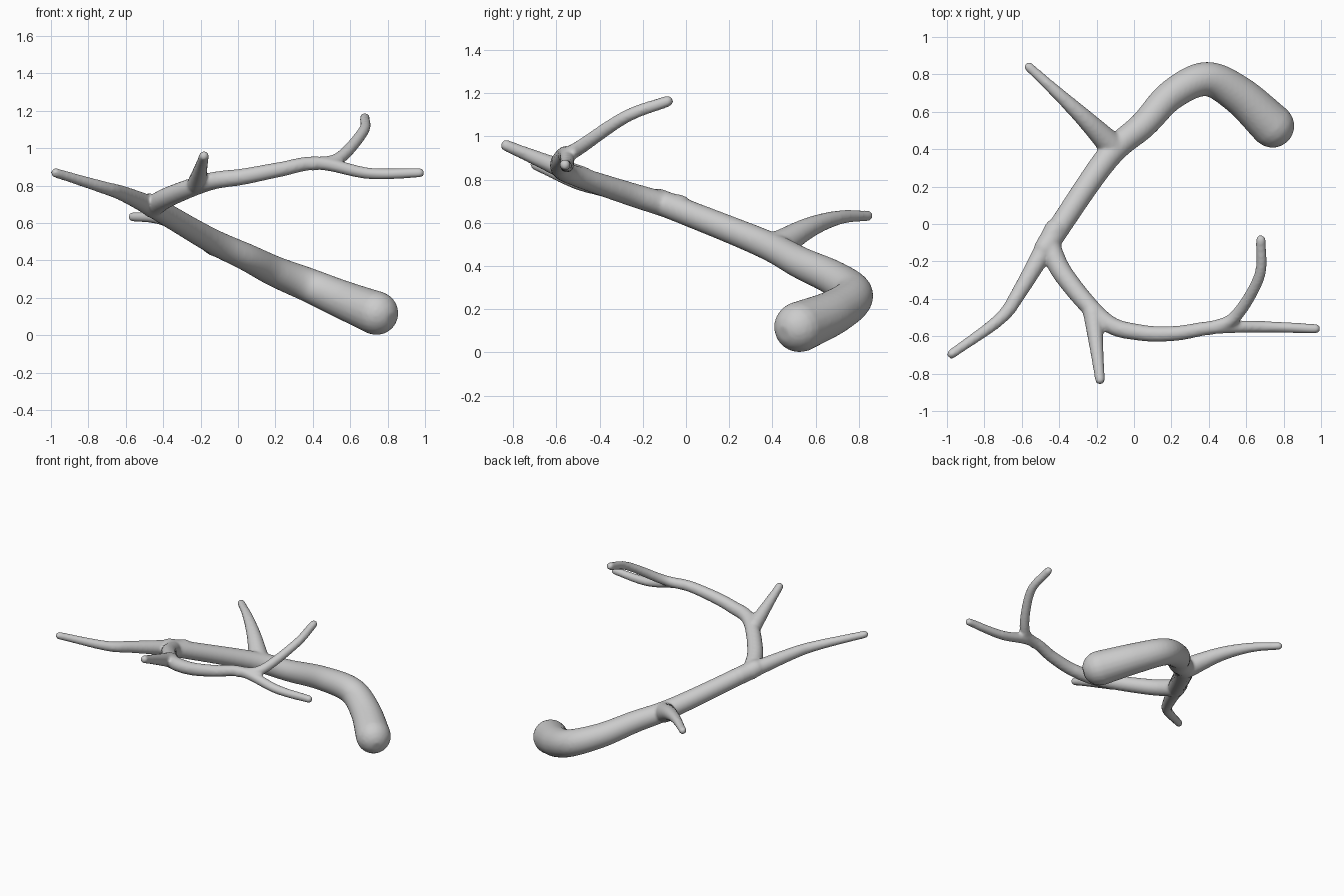
import bpy, bmesh, math
from mathutils import Vector

if "Cube" in bpy.data.objects:
    bpy.data.objects.remove(bpy.data.objects["Cube"])

SIDES, STEPS, CAP = 20, 8, 5


def spline(points):
    """Catmull-Rom samples through the points."""
    p = [Vector(q) for q in points]
    p = [2 * p[0] - p[1]] + p + [2 * p[-1] - p[-2]]
    out = []
    for a, b, c, d in zip(p, p[1:], p[2:], p[3:]):
        for i in range(STEPS):
            t = i / STEPS
            out.append(0.5 * (2 * b + (c - a) * t + (2 * a - 5 * b + 4 * c - d) * t * t
                              + (3 * b - a - 3 * c + d) * t ** 3))
    return out + [p[-2]]


def tube(bm, r0, r1, power, points):
    """Tube tapering from r0 to r1 along its length, with hemispherical ends."""
    pos = spline(points)
    n = len(pos)
    dist = [0.0]
    for a, b in zip(pos, pos[1:]):
        dist.append(dist[-1] + (b - a).length)
    rad = [r1 + (r0 - r1) * (1 - d / dist[-1]) ** power for d in dist]
    tan = [(pos[min(i + 1, n - 1)] - pos[max(i - 1, 0)]).normalized() for i in range(n)]
    rows = list(zip(pos, tan, rad))
    for i in range(1, CAP):
        a = math.pi / 2 * i / CAP
        rows.insert(0, (pos[0] - tan[0] * r0 * math.sin(a), tan[0], r0 * math.cos(a)))
        rows.append((pos[-1] + tan[-1] * r1 * math.sin(a), tan[-1], r1 * math.cos(a)))
    side, prev, rings = tan[0].orthogonal().normalized(), tan[0], []
    for c, t, r in rows:
        side = prev.rotation_difference(t) @ side
        side = (side - t * side.dot(t)).normalized()
        up, prev = t.cross(side), t
        turn = [2 * math.pi * k / SIDES for k in range(SIDES)]
        rings.append([bm.verts.new(c + r * (side * math.cos(a) + up * math.sin(a))) for a in turn])
    for a, b in zip(rings, rings[1:]):
        for k in range(SIDES):
            j = (k + 1) % SIDES
            bm.faces.new((a[k], a[j], b[j], b[k]))
    bm.faces.new(rings[0][::-1])
    bm.faces.new(rings[-1])


bm = bmesh.new()
# main stem with thick base
tube(bm, .118, .06, 2, [(.74, .525, .118), (.56, .69, .19), (.385, .775, .265), (.2, .69, .34),
                        (.05, .53, .415), (-.15, .345, .51), (-.475, -.13, .7)])
# left tip
tube(bm, .06, .026, 1.4, [(-.42, -.03, .67), (-.61, -.36, .755), (-.72, -.51, .79),
                          (-.975, -.695, .868)])
# curved side branch
tube(bm, .058, .026, 1, [(-.46, -.1, .685), (-.37, -.28, .74), (-.155, -.52, .82),
                         (.03, -.58, .848), (.22, -.585, .885), (.43, -.553, .92),
                         (.7, -.55, .865), (.972, -.56, .868)])
# upward fork of the side branch
tube(bm, .036, .027, 1, [(.4, -.56, .915), (.54, -.497, .945), (.67, -.28, 1.09),
                         (.678, -.085, 1.163)])
# front tine
tube(bm, .052, .027, 1.2, [(-.22, -.48, .81), (-.182, -.833, .958)])
# back tine
tube(bm, .07, .026, 1.5, [(-.12, .42, .49), (-.27, .57, .578), (-.42, .71, .625),
                          (-.562, .84, .633)])
bmesh.ops.recalc_face_normals(bm, faces=bm.faces)
mesh = bpy.data.meshes.new("antler")
bm.to_mesh(mesh)
bm.free()
antler = bpy.data.objects.new("antler", mesh)
bpy.context.collection.objects.link(antler)

# fuse the branches into one blended surface
fuse = antler.modifiers.new("fuse", 'REMESH')
fuse.mode = 'VOXEL'
fuse.voxel_size = 0.01
fuse.use_smooth_shade = True
soften = antler.modifiers.new("soften", 'SMOOTH')
soften.factor = 0.5
soften.iterations = 8
